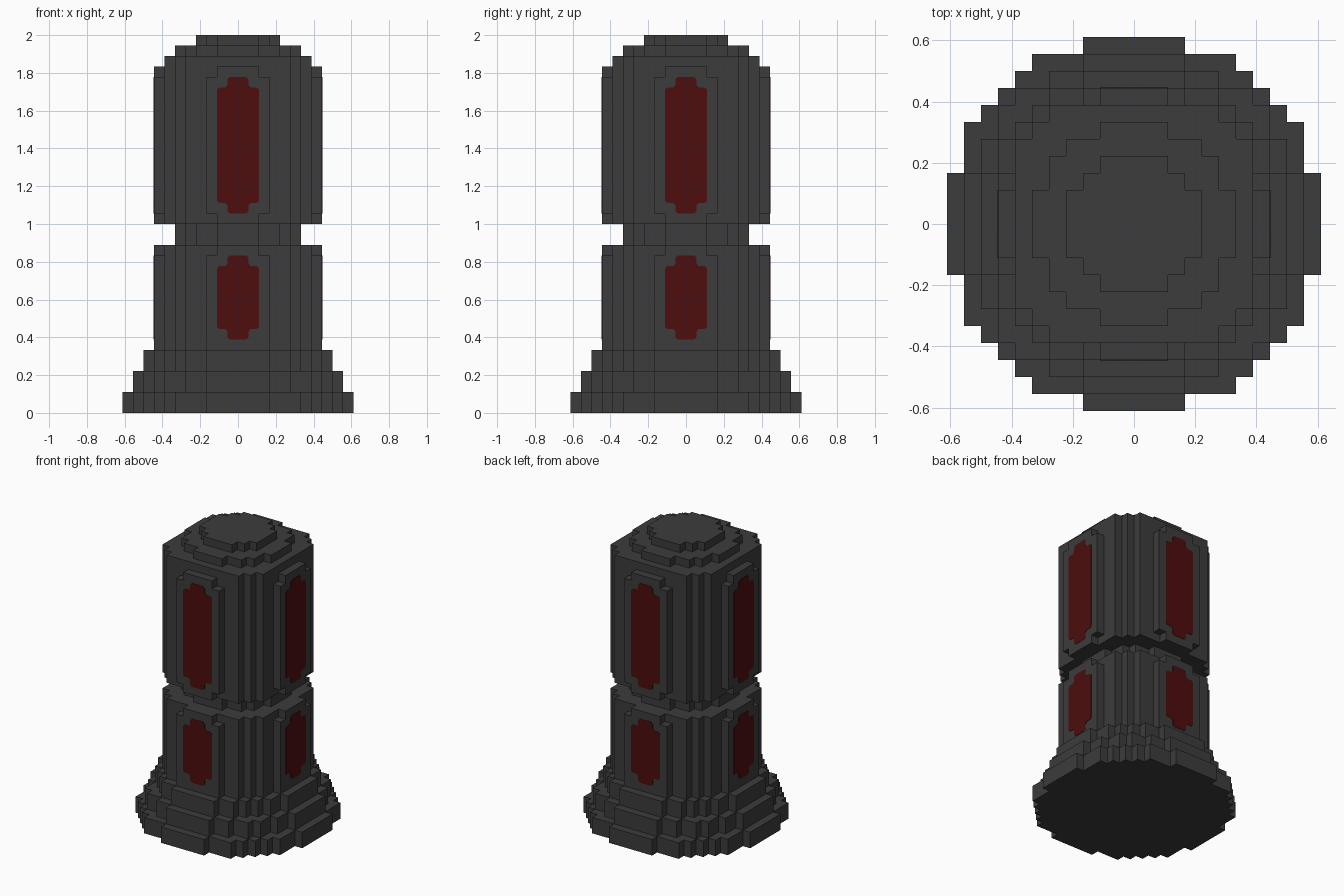
import bpy, bmesh
from math import pi, sqrt
from mathutils import Matrix, Vector

if "Cube" in bpy.data.objects:
    bpy.data.objects.remove(bpy.data.objects["Cube"], do_unlink=True)

U = 2 / 36  # one block


def material(name, rgb):
    m = bpy.data.materials.new(name)
    m.use_nodes = True
    m.diffuse_color = (*rgb, 1)
    m.node_tree.nodes["Principled BSDF"].inputs["Base Color"].default_value = (*rgb, 1)
    return m


dark_grey = material("dark grey", (0.045, 0.045, 0.045))
deep_red = material("deep red", (0.075, 0.004, 0.004))


def prism(name, points, direction, mat, turn=0):
    """Extrude a flat outline along a direction, all measured in blocks."""
    bm = bmesh.new()
    face = bm.faces.new([bm.verts.new(p) for p in points])
    side = bmesh.ops.extrude_face_region(bm, geom=[face])
    moved = [v for v in side["geom"] if isinstance(v, bmesh.types.BMVert)]
    bmesh.ops.translate(bm, verts=moved, vec=direction)
    bmesh.ops.recalc_face_normals(bm, faces=bm.faces)
    bm.transform(Matrix.Rotation(turn, 4, "Z") @ Matrix.Scale(U, 4))
    mesh = bpy.data.meshes.new(name)
    bm.to_mesh(mesh)
    bm.free()
    mesh.materials.append(mat)
    obj = bpy.data.objects.new(name, mesh)
    bpy.context.collection.objects.link(obj)


def block_disc(r):
    """Stepped outline of a circle filled with whole blocks."""
    half = [int(sqrt(r * r - (j + 0.5) ** 2) + 0.5) for j in range(r)]
    quarter = []
    for j, h in enumerate(half):
        if j == r - 1 or half[j + 1] != h:
            quarter.append((h, j + 1))
            quarter.append((half[j + 1] if j < r - 1 else 0, j + 1))
    quarter.pop()
    pts = []
    for k in range(4):
        for x, y in quarter:
            for _ in range(k):
                x, y = -y, x
            pts.append((x, y))
    return pts


def body_outline():
    """Eight-block disc without its outermost row, which the panels form."""
    return [(max(-7, min(7, x)), max(-7, min(7, y))) for x, y in block_disc(8)
            if max(abs(x), abs(y)) < 8]


def layer(name, outline, z0, z1):
    prism(name, [(x, y, z0) for x, y in outline], (0, 0, z1 - z0), dark_grey)


def notched(w, z0, z1, bottom=True):
    """Upright outline with one-block notches in the corners."""
    low = [(w, z0 + 1), (w - 1, z0 + 1), (w - 1, z0)] if bottom else [(w, z0)]
    right = low[::-1] + [(w, z1 - 1), (w - 1, z1 - 1), (w - 1, z1)]
    if bottom:
        right = [(w - 1, z0), (w - 1, z0 + 1), (w, z0 + 1)] + right[3:]
    return right + [(-x, z) for x, z in reversed(right)]


def soften(pts, d=0.22):
    """Clip every corner of an outline."""
    out = []
    for i, p in enumerate(pts):
        p = Vector(p)
        for q in (pts[i - 1], pts[(i + 1) % len(pts)]):
            out.append(p + (Vector(q) - p).normalized() * d)
    return out


# Stepped foot, body drums, neck and stepped cap
layer("foot_bottom", block_disc(11), 0, 2)
layer("foot_middle", block_disc(10), 2, 4)
layer("foot_top", block_disc(9), 4, 6)
layer("lower_body", body_outline(), 6, 16)
layer("neck", block_disc(6), 16, 18)
layer("upper_body", body_outline(), 18, 34)
layer("cap_lower", block_disc(6), 34, 35)
layer("cap_upper", block_disc(4), 35, 36)

# Raised panels with red windows on all four sides
for k, side in enumerate(("front", "left", "back", "right")):
    for level, z0, z1, cut in (("lower", 6, 16, False), ("upper", 18, 33, True)):
        panel = notched(3, z0, z1, cut)
        prism(f"{level}_panel_{side}", [(x, -7, z) for x, z in panel],
              (0, -1, 0), dark_grey, k * pi / 2)
        window = soften(notched(2, z0 + 1, z1 - 1))
        prism(f"{level}_window_{side}", [(x, -8, z) for x, z in window],
              (0, -0.04, 0), deep_red, k * pi / 2)
